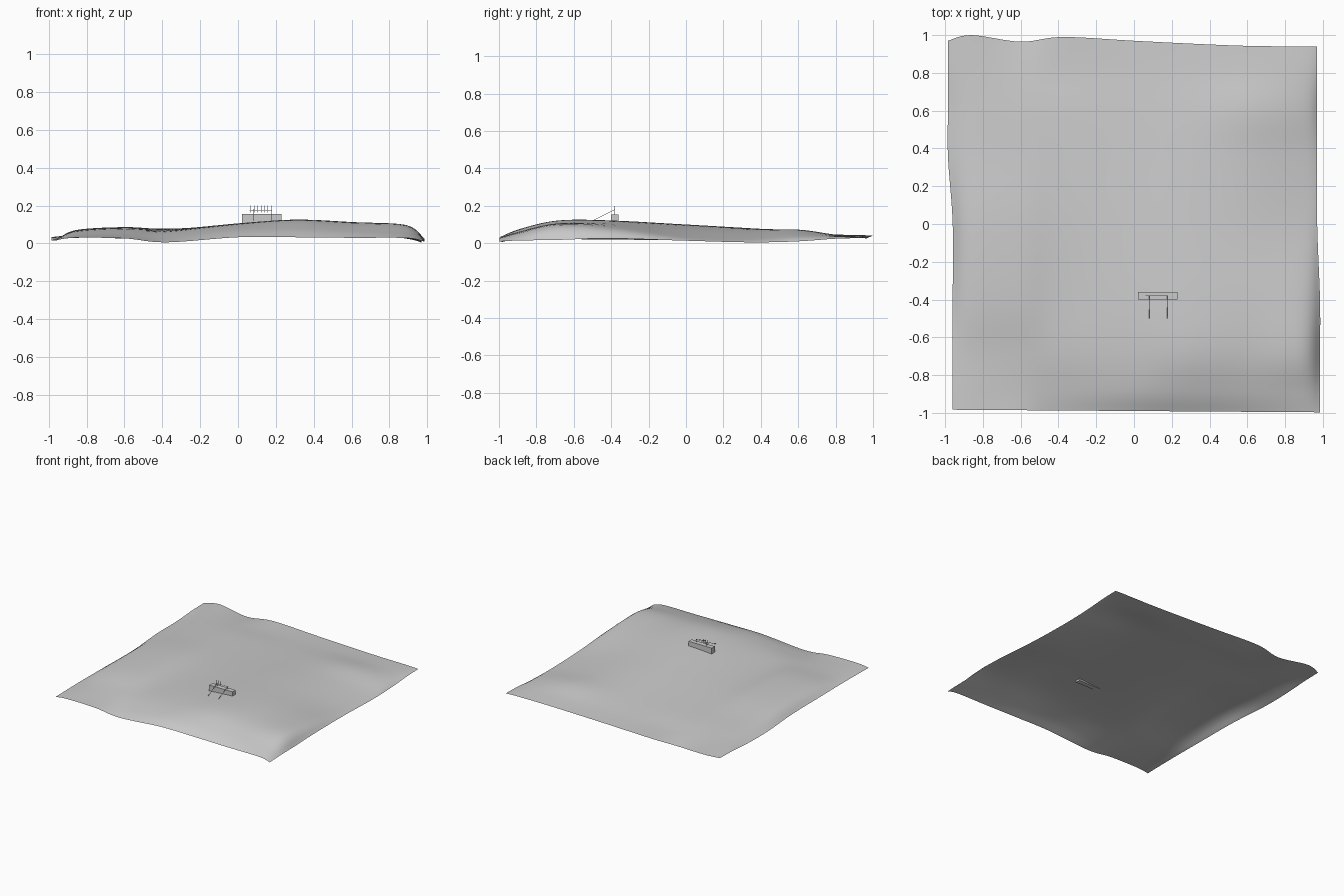
import bpy
import bmesh
from mathutils import Vector

cube = bpy.data.objects.get("Cube")
if cube:
    bpy.data.objects.remove(cube, do_unlink=True)

grey = bpy.data.materials.new("plain grey")
grey.use_nodes = True
colour = (0.6, 0.6, 0.6, 1)
grey.diffuse_color = colour
grey.node_tree.nodes["Principled BSDF"].inputs["Base Color"].default_value = colour


def finish(bm, name):
    """Turn a bmesh into a named grey object."""
    mesh = bpy.data.meshes.new(name)
    bm.to_mesh(mesh)
    bm.free()
    mesh.materials.append(grey)
    obj = bpy.data.objects.new(name, mesh)
    bpy.context.collection.objects.link(obj)
    return obj


def box(name, low, high):
    low, high = Vector(low), Vector(high)
    bm = bmesh.new()
    bmesh.ops.create_cube(bm, size=1)
    bmesh.ops.scale(bm, vec=high - low, verts=bm.verts)
    bmesh.ops.translate(bm, vec=(low + high) / 2, verts=bm.verts)
    return finish(bm, name)


def rod(name, start, end, radius=.0015):
    start, end = Vector(start), Vector(end)
    axis = end - start
    bm = bmesh.new()
    bmesh.ops.create_cone(bm, cap_ends=True, segments=6, radius1=radius,
                          radius2=radius, depth=axis.length)
    bmesh.ops.rotate(bm, matrix=axis.to_track_quat("Z", "Y").to_matrix(), verts=bm.verts)
    bmesh.ops.translate(bm, vec=(start + end) / 2, verts=bm.verts)
    return finish(bm, name)


def spline(points, t):
    """Smooth curve through the points, t counted in points."""
    last = len(points) - 1
    i = min(int(t), last - 1)
    f = t - i
    a, b, c, d = (points[min(max(k, 0), last)] for k in range(i - 1, i + 3))
    return b + (c - a) * (f / 2) + (a * 2 - b * 5 + c * 4 - d) * (f * f / 2) \
        + (b * 3 - a - c * 3 + d) * (f ** 3 / 2)


# Ground: coarse heights in thousandths, rows from front to back
columns = (-.97, -.86, -.6, -.38, 0, .3, .6, .89, .97)
rows = (-.99, -.88, -.68, -.4, 0, .35, .6, .8, 1)
back_edge = (.97, 1, .965, .99, .97, .955, .943, .94, .94)
heights = (
    (18, 30, 27, 6, 33, 33, 30, 29, 10),
    (20, 33, 32, 30, 72, 78, 68, 55, 15),
    (22, 40, 50, 60, 100, 122, 108, 96, 18),
    (20, 64, 80, 72, 106, 122, 110, 82, 26),
    (16, 70, 86, 78, 92, 100, 80, 35, 14),
    (16, 56, 70, 70, 74, 80, 68, 26, 5),
    (18, 50, 60, 60, 60, 66, 72, 40, 10),
    (30, 46, 44, 44, 46, 46, 46, 38, 24),
    (34, 42, 26, 40, 38, 36, 34, 32, 28),
)
control = []
for y, line in zip(rows, heights):
    control.append([])
    for x, edge, h in zip(columns, back_edge, line):
        depth = edge if y == rows[-1] else y - .007 * x
        if x == columns[0]:
            x += -.015 if y > .1 else .01      # left edge steps inward
        if x == columns[-1] and y < -.3:
            x += .015                          # front left corner flares
        control[-1].append(Vector((x, depth, h / 1000)))

STEP = 6
count = (len(rows) - 1) * STEP + 1
bm = bmesh.new()
grid = []
for j in range(count):
    across = [spline([r[i] for r in control], j / STEP) for i in range(len(columns))]
    grid.append([])
    for i in range(count):
        p = spline(across, i / STEP)
        p.z = max(p.z, 0)
        grid[-1].append(bm.verts.new(p))
for near, far in zip(grid, grid[1:]):
    for i in range(count - 1):
        bm.faces.new((near[i], near[i + 1], far[i + 1], far[i])).smooth = True
finish(bm, "ground")

# Building block on the high ground
box("building", (.02, -.4, .105), (.23, -.36, .155))

# Thin sign frame above the block, with two braces to the ground
rod("sign_rail", (.06, -.38, .175), (.18, -.38, .175))
for n in range(7):
    x = .068 + n * .018
    rod("sign_slat", (x, -.38, .165), (x, -.38, .2))
for x in (.08, .175):
    rod("sign_post", (x, -.38, .15), (x, -.38, .18))
    rod("sign_brace", (x, -.5, .12), (x, -.38, .18))
